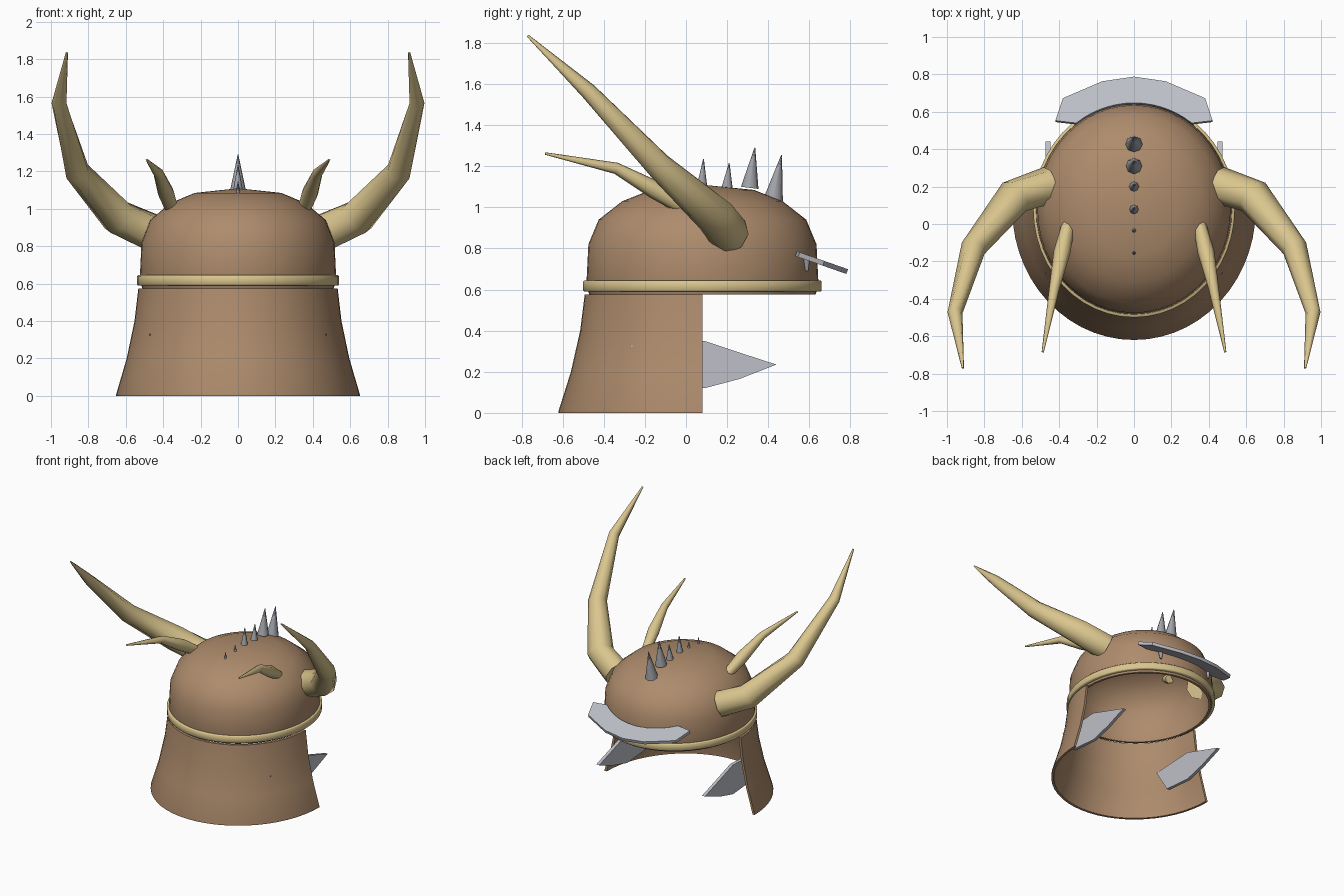
import bpy, bmesh, math
from mathutils import Vector

cube = bpy.data.objects.get("Cube")
if cube:
    bpy.data.objects.remove(cube, do_unlink=True)


def material(name, rgb):
    m = bpy.data.materials.new(name)
    m.use_nodes = True
    m.diffuse_color = (*rgb, 1)
    m.node_tree.nodes["Principled BSDF"].inputs["Base Color"].default_value = (*rgb, 1)
    return m


BROWN = material("brown leather", (0.42, 0.26, 0.15))
BONE = material("pale bone", (0.70, 0.56, 0.27))
STEEL = material("light steel", (0.52, 0.53, 0.58))
DARK = material("dark steel", (0.36, 0.37, 0.40))

CY = 0.08        # helmet axis in y
OVAL = 0.93      # width compared with depth


def finish(bm, name, mat, angle=50):
    bmesh.ops.remove_doubles(bm, verts=bm.verts, dist=0.0005)
    bmesh.ops.recalc_face_normals(bm, faces=bm.faces)
    me = bpy.data.meshes.new(name)
    bm.to_mesh(me)
    bm.free()
    me.materials.append(mat)
    ob = bpy.data.objects.new(name, me)
    bpy.context.collection.objects.link(ob)
    bpy.ops.object.select_all(action='DESELECT')
    ob.select_set(True)
    bpy.context.view_layer.objects.active = ob
    bpy.ops.object.shade_smooth_by_angle(angle=math.radians(angle))
    return ob


def skin(bm, rings, closed):
    """Join rings of vertices with quads."""
    n = len(rings[0])
    count = len(rings) if closed else len(rings) - 1
    for i in range(count):
        a, b = rings[i], rings[(i + 1) % len(rings)]
        for j in range(n):
            k = (j + 1) % n
            bm.faces.new((a[j], a[k], b[k], b[j]))
    if not closed:
        bm.faces.new(rings[0])
        bm.faces.new(rings[-1])


def revolve(name, profile, mat, start=0, sweep=360, steps=48):
    """Sweep a closed (radius, z) profile around the oval axis."""
    bm = bmesh.new()
    full = sweep == 360
    rings = []
    for i in range(steps if full else steps + 1):
        a = math.radians(start + sweep * i / steps)
        rings.append([bm.verts.new((OVAL * r * math.cos(a), CY + r * math.sin(a), z))
                      for r, z in profile])
    skin(bm, rings, full)
    return finish(bm, name, mat)


def horn(name, path, mat, sides=8):
    """Tapered tube through (x, y, z, radius) points."""
    bm = bmesh.new()
    pts = [Vector(p[:3]) for p in path]
    rings = []
    for i, p in enumerate(pts):
        t = pts[min(i + 1, len(pts) - 1)] - pts[max(i - 1, 0)]
        q = t.to_track_quat('Z', 'Y')
        r = path[i][3]
        rings.append([bm.verts.new(p + q @ Vector((r * math.cos(a), r * math.sin(a), 0)))
                      for a in (math.tau * j / sides for j in range(sides))])
    skin(bm, rings, False)
    return finish(bm, name, mat)


def plate(name, outline, offset, mat):
    """Flat outline thickened along an offset vector."""
    bm = bmesh.new()
    base = [bm.verts.new(p) for p in outline]
    top = [bm.verts.new(Vector(p) + Vector(offset)) for p in outline]
    skin(bm, [base, top], False)
    return finish(bm, name, mat, 30)


# Hollow dome
outer = [(0.55, 0.575), (0.565, 0.62), (0.555, 0.82), (0.505, 0.94),
         (0.39, 1.03), (0.25, 1.085), (0, 1.11)]
inner = [(r * 0.965, 0.575 + (z - 0.575) * 0.965) for r, z in reversed(outer)]
revolve("helmet_dome", outer + inner, BROWN)

# Rim band
revolve("rim_band", [(0.575, 0.59), (0.58, 0.595), (0.58, 0.64), (0.575, 0.645),
                     (0.55, 0.645), (0.55, 0.59)], BONE)

# Flared neck guard, open towards the face
guard = [(0.70, 0.0), (0.70, 0.01), (0.64, 0.20), (0.595, 0.40), (0.573, 0.575)]
guard_in = [(r - 0.02, z) for r, z in reversed(guard)]
revolve("neck_guard", guard + guard_in, BROWN, 180, 180, 28)

# Brow plate, a tilted crescent
rim = [(0.42, 0.545), (0.38, 0.665), (0.17, 0.755)]
crescent = rim + [(0, 0.78)] + [(-x, y) for x, y in reversed(rim)]
for i in range(13):
    x = -0.31 + 0.62 * i / 12
    crescent.append((x, CY + 0.56 * math.sqrt(1 - (x / 0.525) ** 2)))
plate("brow_plate", [(x, y, 0.76 - 0.35 * (y - 0.54)) for x, y in crescent],
      (0, 0.008, 0.023), STEEL)

# Parts on both sides
blade = [(0.44, 0.235), (0.24, 0.30), (0.09, 0.35), (-0.27, 0.33),
         (-0.15, 0.14), (0.09, 0.12), (0.26, 0.165)]
large = [(0.45, 0.21, 0.87, 0.10), (0.64, 0.145, 0.955, 0.098),
         (0.86, -0.13, 1.20, 0.068), (0.957, -0.475, 1.565, 0.04),
         (0.915, -0.77, 1.835, 0.006)]
small = [(0.35, 0.0, 0.99, 0.035), (0.385, -0.15, 1.085, 0.045),
         (0.425, -0.34, 1.19, 0.028), (0.488, -0.685, 1.262, 0.006)]
for s, side in ((1, "left"), (-1, "right")):
    horn("large_horn_" + side, [(s * x, y, z, r) for x, y, z, r in large], BONE)
    horn("small_horn_" + side, [(s * x, y, z, r) for x, y, z, r in small], BONE)
    plate("cheek_blade_" + side, [(s * 0.447, y, z) for y, z in blade],
          (s * 0.025, 0, 0), STEEL)
    horn("brow_peg_" + side, [(s * 0.23, 0.585, 0.75, 0.018),
                              (s * 0.23, 0.588, 0.69, 0.008)], DARK)

# Crest spikes: base y, base z, tip y, tip z, radius
spikes = [(0.425, 1.04, 0.465, 1.255, 0.047), (0.31, 1.095, 0.335, 1.29, 0.043),
          (0.20, 1.095, 0.21, 1.215, 0.027), (0.078, 1.105, 0.085, 1.235, 0.025),
          (-0.035, 1.09, -0.035, 1.145, 0.012), (-0.155, 1.07, -0.155, 1.13, 0.012)]
for i, (y, z, ty, tz, r) in enumerate(spikes):
    horn("crest_spike_%d" % (i + 1), [(0, y, z, r), (0, ty, tz, 0.002)], DARK)
